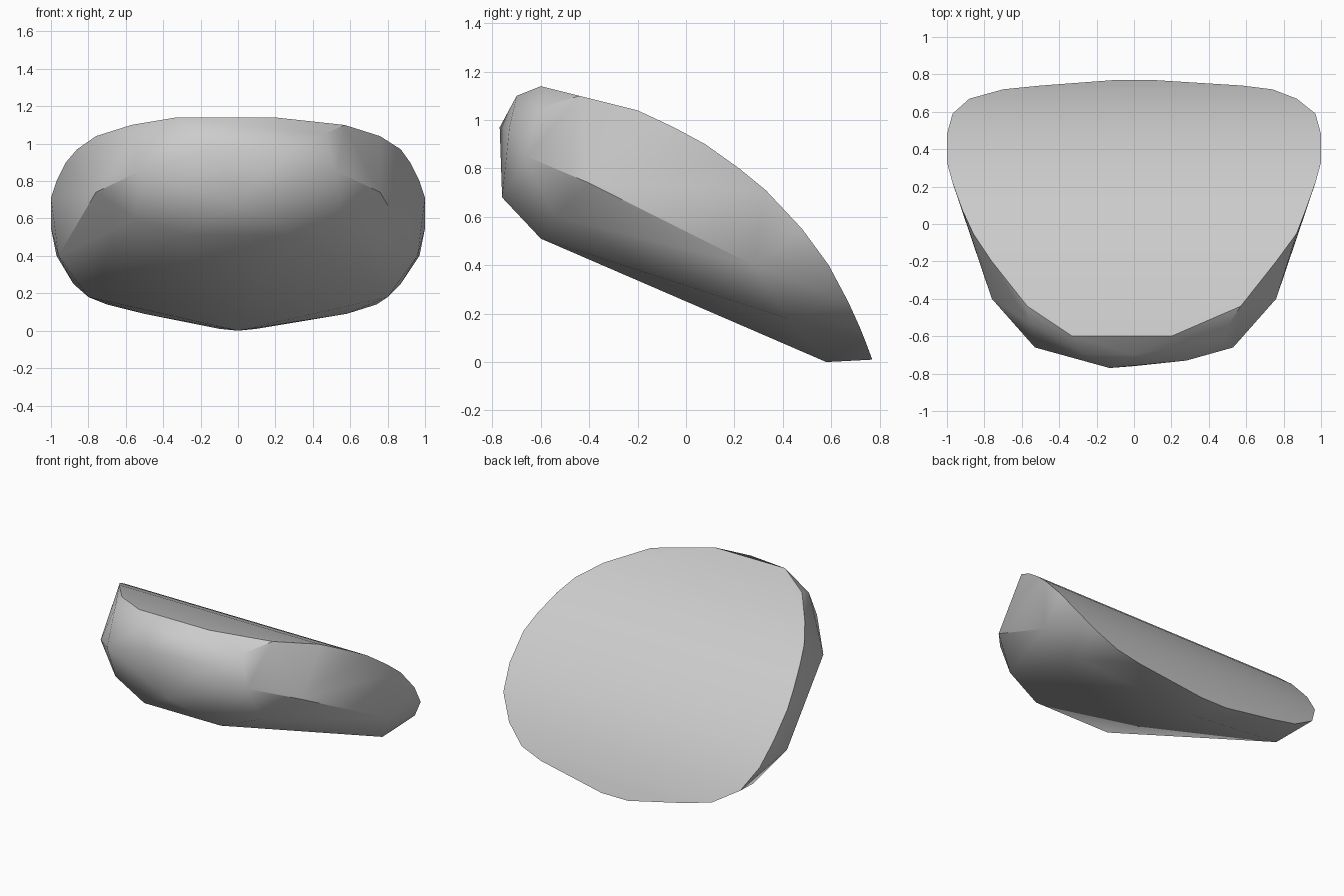
import bpy, bmesh, math

# Remove the default object
cube = bpy.data.objects.get("Cube")
if cube:
    bpy.data.objects.remove(cube, do_unlink=True)

# Single stone colour
stone = bpy.data.materials.new("light_grey_stone")
stone.use_nodes = True
colour = (0.6, 0.6, 0.6, 1.0)
stone.diffuse_color = colour
stone.node_tree.nodes["Principled BSDF"].inputs["Base Color"].default_value = colour

# Curved upper face: y, z, left and right ends of each straight band
bands = [
    (-.60, 1.14, -.33, .20), (-.44, 1.10, -.57, .57), (-.20, 1.04, -.76, .76),
    (-.05, .97, -.86, .87), (.08, .90, -.92, .92), (.22, .80, -.97, .97),
    (.33, .71, -1, 1), (.48, .55, -1, 1), (.59, .40, -.97, .97),
    (.67, .25, -.88, .87), (.72, .14, -.70, .74), (.74, .09, -.50, .58),
    (.77, .01, -.10, .10),
]
points = [(x, y, z) for y, z, a, b in bands for x in (a, b)]

# Faceted sides and underside, matched across the middle
for x, y, z in [(.53, -.66, .85), (.76, -.40, .74), (.55, -.54, .60),
                (.29, -.60, .51), (.96, .28, .40), (.80, .42, .18)]:
    points += [(x, y, z), (-x, y, z)]

# Blunt nose and lowest point
points += [(0, -.76, .68), (-.13, -.77, .97), (.28, -.73, .97), (0, -.70, 1.10),
           (-.26, -.70, 1.08), (.46, -.61, 1.05), (-.56, -.53, 1.06), (0, .58, 0)]

# Wrap the points in a closed faceted body
bm = bmesh.new()
for p in points:
    bm.verts.new(p)
bmesh.ops.convex_hull(bm, input=bm.verts[:])
loose = [v for v in bm.verts if not v.link_faces]
bmesh.ops.delete(bm, geom=loose, context="VERTS")
bmesh.ops.recalc_face_normals(bm, faces=bm.faces[:])
mesh = bpy.data.meshes.new("stone_body")
bm.to_mesh(mesh)
bm.free()
mesh.materials.append(stone)
body = bpy.data.objects.new("stone_body", mesh)
bpy.context.collection.objects.link(body)

# Soft facets with a crisp rim
bpy.ops.object.select_all(action="DESELECT")
body.select_set(True)
bpy.context.view_layer.objects.active = body
bpy.ops.object.shade_smooth_by_angle(angle=math.radians(30))
